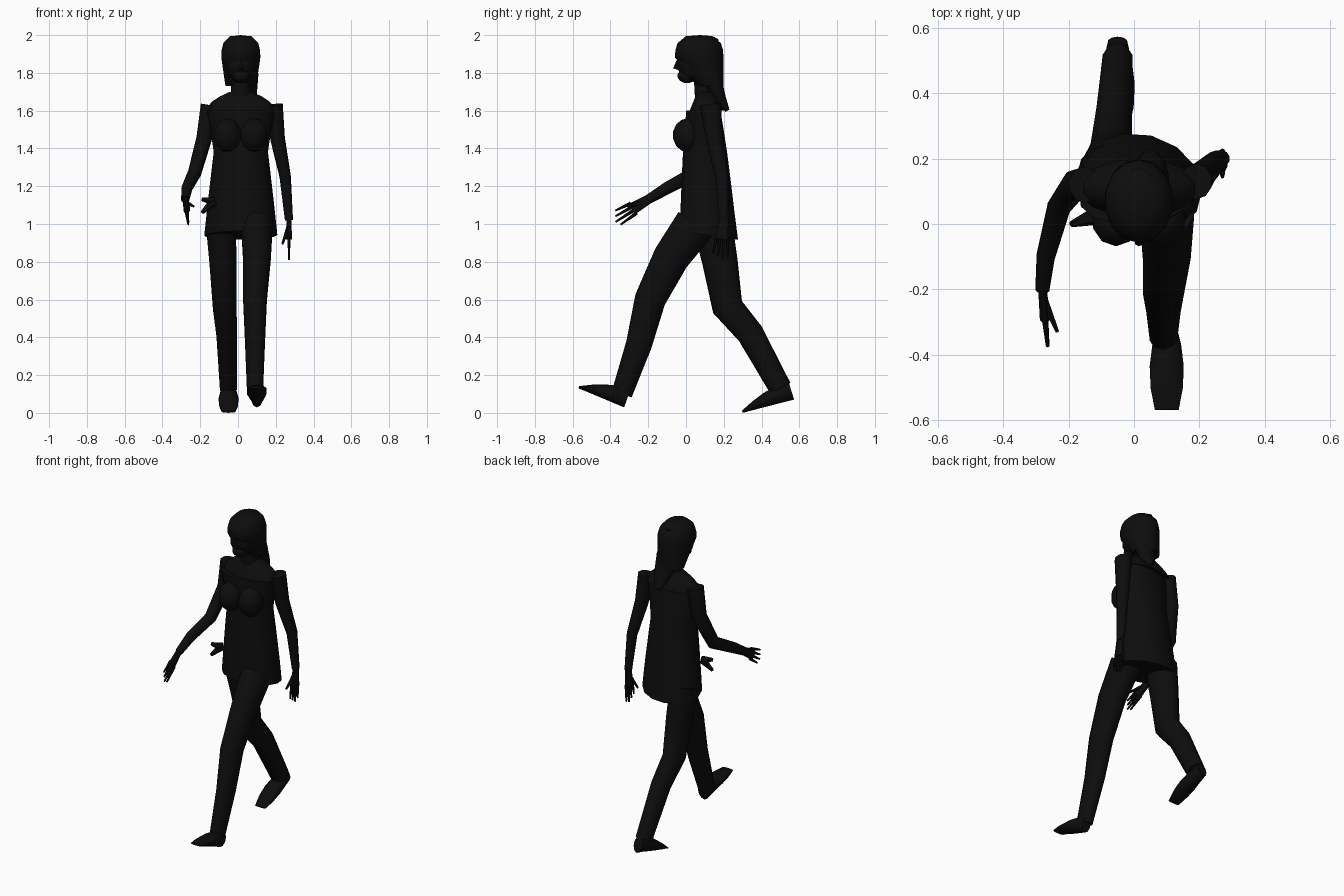
import bpy, bmesh, math
from mathutils import Vector, Matrix

if "Cube" in bpy.data.objects:
    bpy.data.objects.remove(bpy.data.objects["Cube"])

# Single near-black colour
black = bpy.data.materials.new("soft_black")
black.use_nodes = True
shade = 0.004
black.diffuse_color = (shade, shade, shade, 1)
black.node_tree.nodes["Principled BSDF"].inputs["Base Color"].default_value = black.diffuse_color


def finish(name, bm):
    """Turn a bmesh into a softly shaded object."""
    bmesh.ops.recalc_face_normals(bm, faces=bm.faces)
    mesh = bpy.data.meshes.new(name)
    bm.to_mesh(mesh)
    bm.free()
    part = bpy.data.objects.new(name, mesh)
    bpy.context.collection.objects.link(part)
    mesh.materials.append(black)
    bpy.ops.object.select_all(action="DESELECT")
    part.select_set(True)
    bpy.context.view_layer.objects.active = part
    bpy.ops.object.shade_smooth_by_angle(angle=math.radians(50))


def ellipse(centre, across, along, sides):
    """Ring of points around a centre, spanned by two half axes."""
    angles = [math.tau * (k + 0.5) / sides for k in range(sides)]
    return [centre + across * math.cos(a) + along * math.sin(a) for a in angles]


def skin(name, rings):
    """Join equal rings of points into a closed skin."""
    bm = bmesh.new()
    loops = [[bm.verts.new(point) for point in ring] for ring in rings]
    for lower, upper in zip(loops, loops[1:]):
        for i in range(len(lower)):
            bm.faces.new((lower[i - 1], lower[i], upper[i], upper[i - 1]))
    bm.faces.new(loops[0])
    bm.faces.new(loops[-1])
    finish(name, bm)


def tube(name, path, widths, depths, sides=10):
    """Elliptical tube whose rings stand square to the path."""
    path = [Vector(point) for point in path]
    last = len(path) - 1
    rings = []
    for i, point in enumerate(path):
        tangent = (path[min(i + 1, last)] - path[max(i - 1, 0)]).normalized()
        side = Vector((1, 0, 0))
        side = (side - tangent * side.dot(tangent)).normalized()
        rings.append(ellipse(point, side * widths[i], tangent.cross(side) * depths[i], sides))
    skin(name, rings)


def limb(name, path, start, end, flatness=1.0, sides=10):
    """Tube that tapers evenly; flatness is width over depth."""
    steps = len(path) - 1
    depths = [start + (end - start) * i / steps for i in range(steps + 1)]
    tube(name, path, [d * flatness for d in depths], depths, sides)


def stack(name, bottom, top, steps, shape, hem_slope=0.0):
    """Level rings; shape(z) gives y, half width, half depth and yaw."""
    rings = []
    for i in range(steps + 1):
        z = bottom + (top - bottom) * i / steps
        y, width, depth, yaw = shape(z)
        turn = Matrix.Rotation(math.radians(yaw), 3, "Z")
        ring = ellipse(Vector((middle, y, z)), turn @ Vector((width, 0, 0)), turn @ Vector((0, depth, 0)), 14)
        if i == 0:
            for point in ring:
                point.z -= hem_slope * (point.y - y)
        rings.append(ring)
    skin(name, rings)


def ball(name, centre, size):
    bm = bmesh.new()
    bmesh.ops.create_uvsphere(bm, u_segments=10, v_segments=7, radius=1)
    place = Matrix.Translation(centre) @ Matrix.Diagonal((*size, 1))
    bmesh.ops.transform(bm, matrix=place, verts=bm.verts)
    finish(name, bm)


def hand(side, wrist, aim, across, inward):
    """Palm, four fingers and a thumb."""
    wrist, aim = Vector(wrist), Vector(aim).normalized()
    across, inward = Vector(across).normalized(), Vector((inward, 0, 0))
    knuckles = wrist + aim * 0.1
    path = [wrist.lerp(knuckles, t) for t in (-0.2, 0.4, 1)]
    limb(side + "_palm", path, 0.025, 0.035, 0.5, 8)
    for i in range(4):
        spread = across * (i - 1.5) * 0.02
        tip = knuckles + spread * 1.3 + aim * (0.11 - 0.015 * abs(i - 2))
        limb(f"{side}_finger_{i + 1}", [knuckles + spread - aim * 0.01, tip], 0.01, 0.005, 1, 6)
    base = wrist + aim * 0.03
    tip = base + aim * 0.1 + (inward - across) * 0.035
    limb(side + "_thumb", [base, tip], 0.014, 0.006, 1, 6)


def shoe(side, x, heel, toe):
    """Wedge-shaped shoe between two sole points given as y, z."""
    heel, toe = Vector((x, *heel)), Vector((x, *toe))
    up = (toe - heel).normalized().cross(Vector((1, 0, 0)))
    up *= math.copysign(1, up.z)
    steps = [i / 4 for i in range(5)]
    heights = [0.05 * math.cos(t * 1.45) for t in steps]
    path = [heel.lerp(toe, t) + up * h for t, h in zip(steps, heights)]
    tube(side + "_shoe", path, [0.03 + 0.025 * math.sin(2.8 * t) for t in steps], heights)


middle = 0.015


# Tunic flares from the waist and twists towards the hips
def tunic_shape(z):
    rise = z - 1.4
    below, above = max(-rise, 0), max(rise, 0)
    return (0.1 - 0.04 * rise, 0.145 + 0.11 * below + 0.2 * above,
            0.115 + 0.09 * below - 0.12 * above, 30 * rise)


def shoulder_shape(z):
    f = (z - 1.6) * 10
    return 0.11, 0.185 - 0.125 * f * f, 0.09 - 0.04 * f, 0


stack("tunic", 0.94, 1.6, 6, tunic_shape, hem_slope=0.15)
stack("shoulders", 1.6, 1.7, 4, shoulder_shape)
for side, offset in (("right", -0.07), ("left", 0.07)):
    ball(side + "_bust", (middle + offset, 0.01, 1.47), (0.075, 0.08, 0.09))

# Knotted sash ends on the right hip
for name, z in (("lower", 1.06), ("upper", 1.13)):
    limb(name + "_sash_end", [(-0.13, 0.02, 1.12), (-0.19, 0, z)], 0.025, 0.01, 1, 6)


# Neck, face and hair
def hair_shape(z):
    dome = (1 - abs((z - 1.88) / 0.125) ** 3) ** 0.4 if z > 1.88 else 1
    drop = max(1.88 - z, 0)
    return 0.07 + 0.4 * drop, 0.106 * dome - 0.15 * drop, 0.128 * dome - 0.4 * drop, 0


limb("neck", [(middle, 0.11, 1.62), (middle, 0.09, 1.8)], 0.06, 0.05)
ball("face", (middle, 0.05, 1.85), (0.085, 0.1, 0.1))
ball("chin", (middle, 0.005, 1.785), (0.05, 0.05, 0.04))
limb("nose", [(middle, -0.04, 1.87), (middle, -0.055, 1.82)], 0.008, 0.014, 1, 6)
stack("hair", 1.73, 1.995, 7, hair_shape)
ball("crown", (middle, 0.075, 1.97), (0.065, 0.1, 0.03))
limb("hair_tail", [(0.03, 0.13, 1.78), (0.05, 0.18, 1.66), (0.05, 0.22, 1.6)], 0.055, 0.012, 1.5)

# Right arm swings forward, left arm trails behind
limb("right_arm", [(-0.15, 0.12, 1.63), (-0.18, 0.12, 1.45), (-0.23, 0.05, 1.27),
                   (-0.27, -0.1, 1.19), (-0.28, -0.2, 1.13)], 0.055, 0.025, 0.9)
limb("left_arm", [(0.19, 0.13, 1.63), (0.21, 0.15, 1.45), (0.25, 0.19, 1.25),
                  (0.27, 0.2, 1.02)], 0.055, 0.025, 0.9)
hand("right", (-0.28, -0.2, 1.13), (0.02, -0.2, -0.12), (0, 0.5, -0.8), 1)
hand("left", (0.27, 0.2, 1.02), (0, -0.02, -0.2), (0, 1, -0.1), -1)

# Left leg strides forward, right leg bends behind
limb("left_leg", [(0.1, 0.05, 1), (0.1, -0.08, 0.82), (0.09, -0.19, 0.6),
                  (0.09, -0.25, 0.36), (0.09, -0.34, 0.1)], 0.11, 0.055, 0.8)
limb("right_leg", [(-0.09, 0.14, 1), (-0.08, 0.18, 0.8), (-0.07, 0.22, 0.56),
                   (-0.06, 0.34, 0.42), (-0.05, 0.5, 0.13)], 0.105, 0.06, 0.8)
shoe("left", 0.1, (-0.33, 0.03), (-0.57, 0.13))
shoe("right", -0.05, (0.57, 0.07), (0.3, 0))
